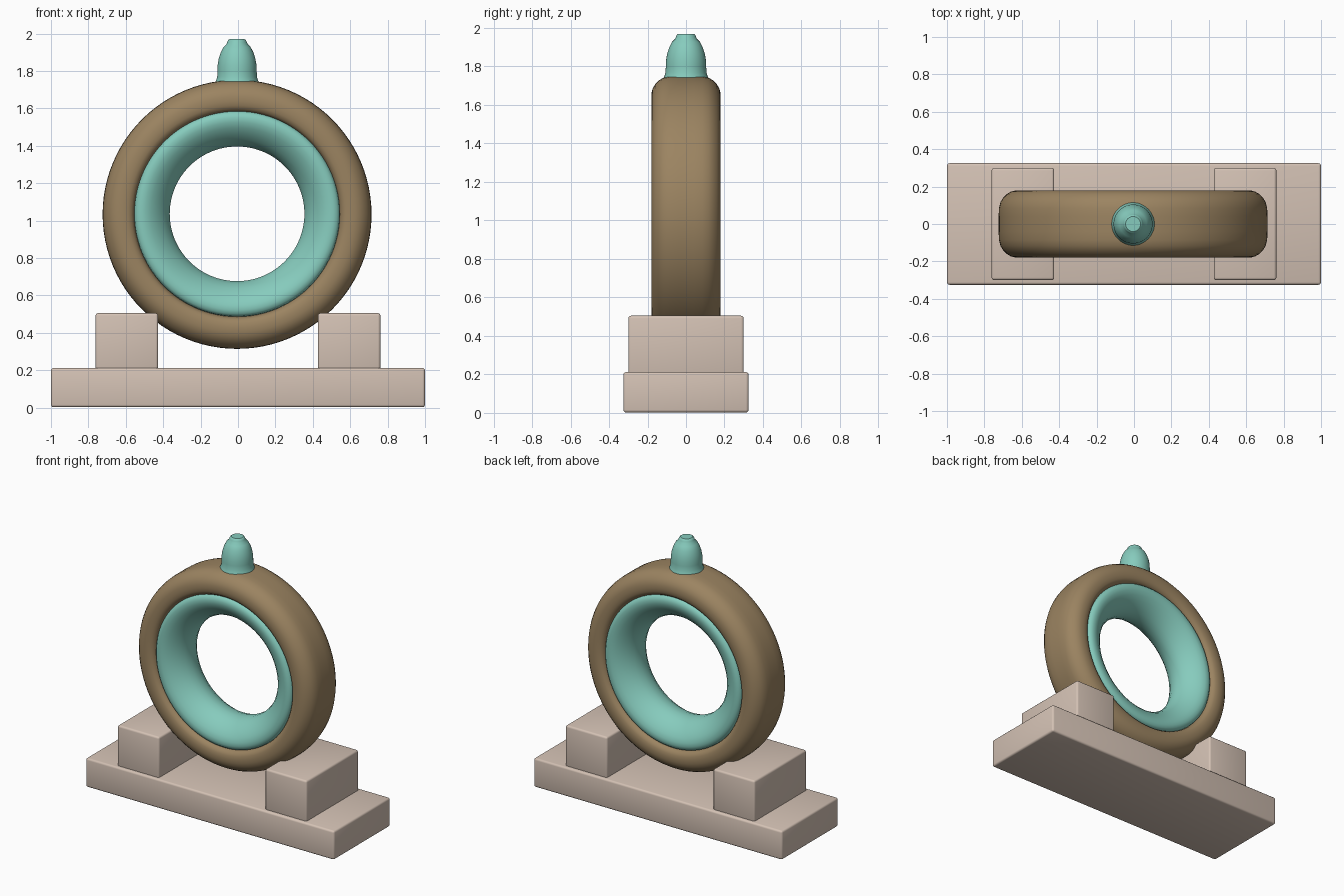
import bpy, bmesh, math

if "Cube" in bpy.data.objects:
    bpy.data.objects.remove(bpy.data.objects["Cube"])


def material(name, rgb):
    m = bpy.data.materials.new(name)
    m.diffuse_color = (*rgb, 1)
    m.use_nodes = True
    m.node_tree.nodes["Principled BSDF"].inputs["Base Color"].default_value = m.diffuse_color
    return m


BROWN = material("brown", (0.33, 0.23, 0.12))
TEAL = material("teal", (0.24, 0.60, 0.51))
BEIGE = material("beige", (0.66, 0.54, 0.46))


def finish(name, bm, mat, loc, angle=35):
    bmesh.ops.recalc_face_normals(bm, faces=bm.faces)
    me = bpy.data.meshes.new(name)
    bm.to_mesh(me)
    bm.free()
    me.materials.append(mat)
    ob = bpy.data.objects.new(name, me)
    ob.location = loc
    bpy.context.collection.objects.link(ob)
    bpy.ops.object.select_all(action='DESELECT')
    ob.select_set(True)
    bpy.context.view_layer.objects.active = ob
    bpy.ops.object.shade_smooth_by_angle(angle=math.radians(angle))
    return ob


def lathe(name, profile, axis, mat, loc, closed, n=96):
    """Spin (radius, height) points about the y or z axis."""
    bm = bmesh.new()
    rings = []
    for i in range(n):
        a = 2 * math.pi * i / n
        c, s = math.cos(a), math.sin(a)
        rings.append([bm.verts.new((r * c, h, r * s) if axis == 'y' else (r * c, r * s, h))
                      for r, h in profile])
    k = len(profile)
    for i in range(n):
        p, q = rings[i], rings[(i + 1) % n]
        for j in range(k if closed else k - 1):
            m = (j + 1) % k
            bm.faces.new((p[j], q[j], q[m], p[m]))
    if not closed:
        bm.faces.new([r[0] for r in rings])
        bm.faces.new([r[-1] for r in rings])
    return finish(name, bm, mat, loc)


def box(name, size, loc, bevel=0.014):
    bm = bmesh.new()
    bmesh.ops.create_cube(bm, size=1)
    bmesh.ops.scale(bm, vec=size, verts=bm.verts)
    bmesh.ops.bevel(bm, geom=bm.edges[:], offset=bevel, segments=3, profile=0.5, affect='EDGES')
    return finish(name, bm, BEIGE, loc)


def mirrored(half):
    return half + [(r, -h) for r, h in reversed(half)]


# Stand: plinth and two support blocks
box("base_plinth", (2.0, 0.65, 0.21), (0, 0, 0.107))
for side, label in ((-1, "left"), (1, "right")):
    box(label + "_support", (0.335, 0.60, 0.31), (side * 0.594, 0, 0.35))

# Outer ring with soft shoulders and a rolled inner lip
centre = (-0.005, 0, 1.033)
outer = [(0.50, 0.10), (0.548, 0.135), (0.552, 0.152), (0.563, 0.168), (0.582, 0.177),
         (0.605, 0.18), (0.63, 0.179), (0.653, 0.173), (0.675, 0.16), (0.695, 0.14),
         (0.709, 0.117), (0.717, 0.085), (0.719, 0.04)]
lathe("outer_ring", mirrored(outer), 'y', BROWN, centre, True)

# Inner ring with a rounded bore
inner = [(0.53, 0.08), (0.551, 0.13), (0.547, 0.153), (0.535, 0.166), (0.515, 0.172),
         (0.49, 0.17), (0.46, 0.157), (0.43, 0.135), (0.40, 0.105), (0.375, 0.067), (0.36, 0.025)]
lathe("inner_ring", mirrored(inner), 'y', TEAL, (-0.005, 0, 1.036), True)

# Finial on top
finial = [(0.105, 1.69), (0.116, 1.738), (0.112, 1.75), (0.106, 1.768), (0.105, 1.80),
          (0.104, 1.83), (0.098, 1.865), (0.087, 1.90), (0.072, 1.928), (0.056, 1.944),
          (0.052, 1.955), (0.047, 1.965), (0.04, 1.97)]
lathe("top_finial", finial, 'z', TEAL, (-0.005, 0, 0), False, 48)
